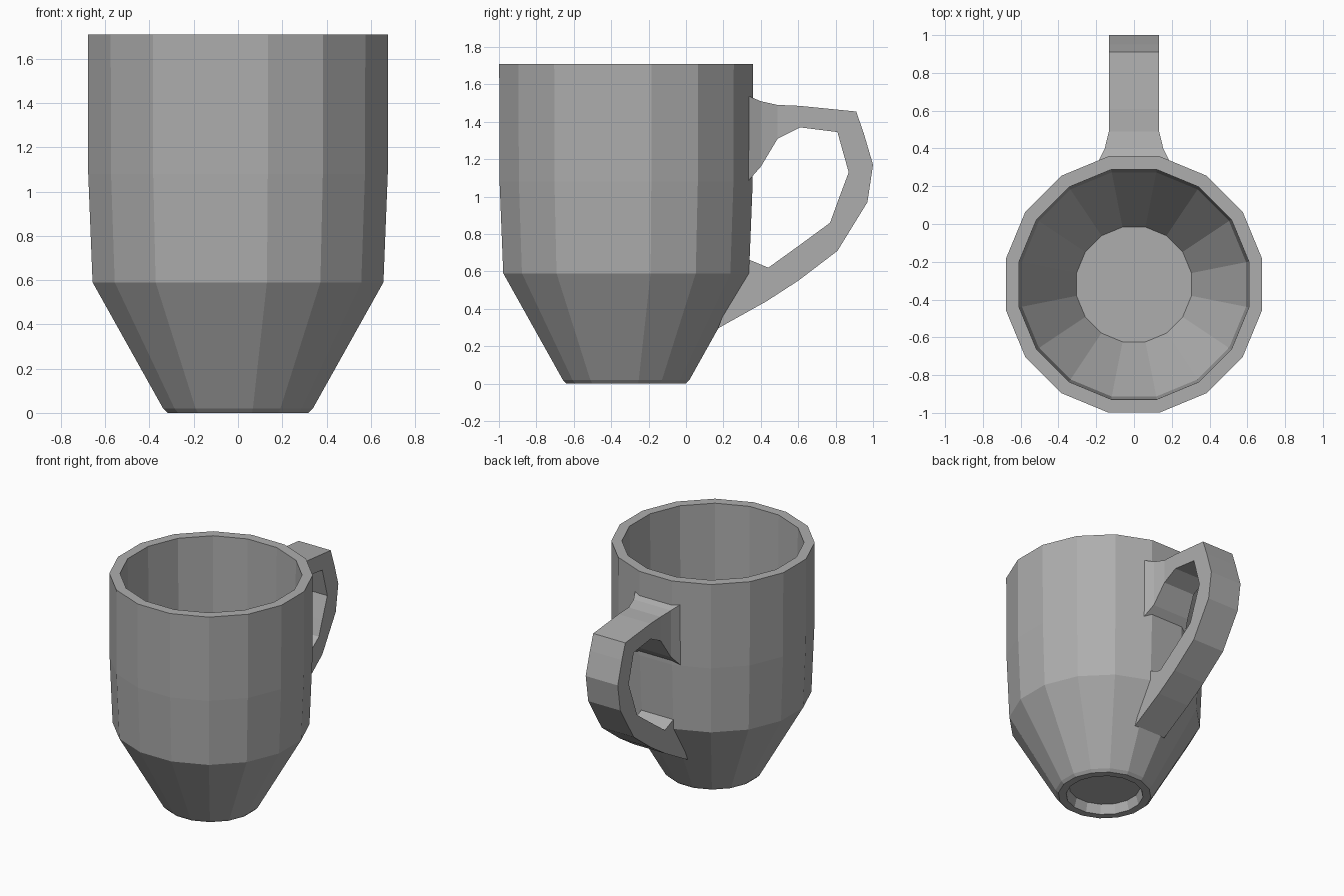
import bpy
import bmesh
import math

cube = bpy.data.objects.get("Cube")
if cube:
    bpy.data.objects.remove(cube, do_unlink=True)

SIDES = 16
CENTRE_Y = -0.32

grey = bpy.data.materials.new("stone grey")
grey.use_nodes = True
grey.diffuse_color = (0.42, 0.42, 0.42, 1)
grey.node_tree.nodes["Principled BSDF"].inputs["Base Color"].default_value = (0.42, 0.42, 0.42, 1)


def finish(name, bm):
    bmesh.ops.recalc_face_normals(bm, faces=bm.faces)
    mesh = bpy.data.meshes.new(name)
    bm.to_mesh(mesh)
    bm.free()
    mesh.materials.append(grey)
    obj = bpy.data.objects.new(name, mesh)
    bpy.context.collection.objects.link(obj)
    return obj


def skin(bm, rings):
    """Join successive vertex rings with quads and cap both ends."""
    for a, b in zip(rings, rings[1:]):
        n = len(a)
        for i in range(n):
            j = (i + 1) % n
            bm.faces.new((a[i], a[j], b[j], b[i]))
    bm.faces.new(rings[0])
    bm.faces.new(rings[-1])


# Cup: one closed profile from the foot recess, up the outside, down the inside
profile = [(0.25, 0.07), (0.27, 0.0), (0.325, 0.0), (0.345, 0.02),
           (0.67, 0.59), (0.69, 1.08), (0.692, 1.71),
           (0.62, 1.71), (0.605, 0.64), (0.31, 0.15)]
bm = bmesh.new()
rings = []
for r, z in profile:
    ring = []
    for k in range(SIDES):
        a = 2 * math.pi * (k + 0.5) / SIDES
        ring.append(bm.verts.new((r * math.cos(a), CENTRE_Y + r * math.sin(a), z)))
    rings.append(ring)
skin(bm, rings)
finish("cup", bm)

# Handle: stations of outer (y, z), inner (y, z) and half width
W = 0.133
stations = [
    ((0.33, 1.54), (0.33, 1.08), 0.19),
    ((0.40, 1.51), (0.40, 1.16), 0.155),
    ((0.49, 1.49), (0.49, 1.31), W),
    ((0.61, 1.485), (0.61, 1.37), W),
    ((0.91, 1.455), (0.81, 1.345), W),
    ((0.95, 1.34), (0.825, 1.29), W),
    ((1.00, 1.17), (0.87, 1.13), W),
    ((0.97, 0.97), (0.81, 0.97), W),
    ((0.81, 0.71), (0.77, 0.86), W),
    ((0.60, 0.55), (0.60, 0.735), W),
    ((0.43, 0.44), (0.44, 0.62), W),
    ((0.17, 0.295), (0.32, 0.67), W),
]
bm = bmesh.new()
rings = []
for outer, inner, w in stations:
    corners = [(-w, *outer), (w, *outer), (w, *inner), (-w, *inner)]
    rings.append([bm.verts.new(c) for c in corners])
skin(bm, rings)
finish("handle", bm)
